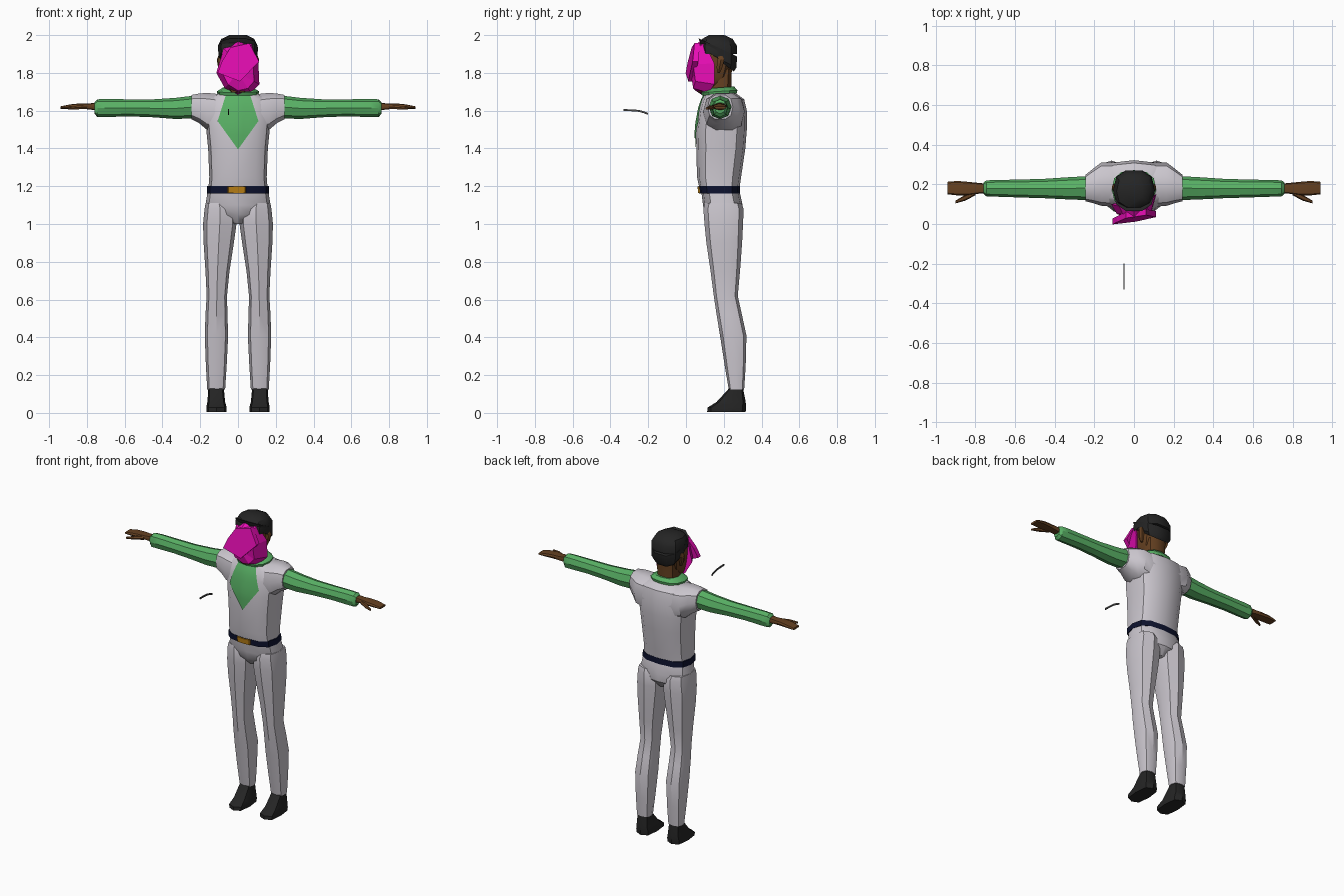
import bpy, bmesh, math
from mathutils import Vector
from mathutils.bvhtree import BVHTree


def material(name, rgb):
    m = bpy.data.materials.new(name)
    m.diffuse_color = (*rgb, 1)
    return m


WHITE = material("white cloth", (0.60, 0.57, 0.62))
GREEN = material("green cloth", (0.10, 0.44, 0.13))
PINK = material("magenta", (0.80, 0.004, 0.46))
SKIN = material("brown skin", (0.13, 0.052, 0.015))
BLACK = material("black", (0.018, 0.018, 0.018))
NAVY = material("navy", (0.004, 0.006, 0.028))
GOLD = material("gold", (0.50, 0.22, 0.008))
GREY = material("dark grey", (0.08, 0.08, 0.08))


def make(name, verts, faces, mat):
    me = bpy.data.meshes.new(name)
    me.from_pydata([tuple(v) for v in verts], [], faces)
    bm = bmesh.new()
    bm.from_mesh(me)
    bmesh.ops.recalc_face_normals(bm, faces=bm.faces)
    bm.to_mesh(me)
    bm.free()
    me.materials.append(mat)
    ob = bpy.data.objects.new(name, me)
    bpy.context.collection.objects.link(ob)
    return ob


def oval(n, p):
    """Unit rounded-box outline."""
    for i in range(n):
        a = 2 * math.pi * i / n
        c, s = math.cos(a), math.sin(a)
        yield math.copysign(abs(c) ** p, c), math.copysign(abs(s) ** p, s)


def loft(name, rows, mat, n=8, p=0.8, axis="z", side=1, tilt=0):
    """Skin through rings; each row is (position, u min, u max, v min, v max)."""
    verts, faces = [], []
    for w, u0, u1, v0, v1 in rows:
        for c, s in oval(n, p):
            u, v = (u0 + u1) / 2 + c * (u1 - u0) / 2, (v0 + v1) / 2 + s * (v1 - v0) / 2
            if axis == "z":
                verts.append((side * u, v, w + tilt * s))
            else:
                verts.append((side * w, u, v))
    for r in range(len(rows) - 1):
        for i in range(n):
            j = (i + 1) % n
            faces.append((r * n + i, r * n + j, (r + 1) * n + j, (r + 1) * n + i))
    faces += [tuple(range(n)), tuple(range((len(rows) - 1) * n, len(rows) * n))]
    return make(name, verts, faces, mat)


# Shirt body and hips
torso = loft("shirt_body", [
    (1.17, -.158, .158, .075, .280), (1.25, -.152, .152, .058, .292),
    (1.40, -.158, .158, .055, .314), (1.50, -.168, .168, .052, .322),
    (1.60, -.172, .172, .066, .322), (1.66, -.165, .165, .085, .308),
    (1.695, -.10, .10, .105, .26)], WHITE, n=12, p=.7)
loft("hips", [(1.18, -.160, .160, .080, .282), (1.10, -.172, .172, .09, .300),
              (1.05, -.13, .13, .10, .298), (1.00, -.03, .03, .14, .26)],
     WHITE, n=12, p=.75)

# Belt and buckle
loft("belt", [(1.162, -.165, .165, .070, .286), (1.20, -.163, .163, .067, .286)],
     NAVY, n=12, p=.7)
loft("buckle", [(1.164, -.055, .042, .064, .085), (1.198, -.055, .042, .061, .085)],
     GOLD, n=8, p=.3)

for side, tag in ((1, "left"), (-1, "right")):
    # Trouser leg
    loft("trouser_leg_" + tag, [
        (1.11, .03, .172, .10, .295), (1.08, .012, .177, .092, .305),
        (1.00, .008, .185, .098, .302), (0.90, .022, .182, .108, .297),
        (0.75, .045, .172, .130, .286), (0.62, .058, .166, .147, .274),
        (0.52, .056, .172, .162, .296), (0.41, .052, .176, .180, .320),
        (0.25, .060, .170, .205, .316), (0.125, .068, .163, .226, .308)],
        WHITE, n=8, p=.75, side=side)
    # Shoe
    loft("shoe_" + tag, [
        (0.005, .062, .166, .112, .316), (0.028, .060, .168, .114, .318),
        (0.058, .068, .162, .162, .316), (0.13, .075, .157, .228, .302)],
        BLACK, n=8, p=.6, side=side)
    # Shoulder, sleeve and cuff
    loft("shoulder_" + tag, [
        (.08, .085, .312, 1.47, 1.69), (.165, .092, .310, 1.495, 1.698),
        (.205, .105, .280, 1.53, 1.694), (.245, .115, .248, 1.552, 1.686)],
        WHITE, n=10, p=.8, axis="x", side=side)
    loft("sleeve_" + tag, [
        (.22, .12, .242, 1.56, 1.681), (.33, .124, .236, 1.556, 1.668),
        (.45, .130, .228, 1.565, 1.660), (.58, .134, .224, 1.570, 1.660),
        (.70, .138, .222, 1.566, 1.662), (.745, .140, .220, 1.566, 1.660),
        (.76, .152, .208, 1.585, 1.645)],
        GREEN, n=8, p=.9, axis="x", side=side)
    # Hand and thumb
    loft("hand_" + tag, [
        (.74, .157, .203, 1.600, 1.644), (.79, .152, .208, 1.607, 1.638),
        (.84, .144, .213, 1.610, 1.638), (.89, .144, .217, 1.610, 1.633),
        (.94, .150, .213, 1.609, 1.623)], SKIN, n=8, p=.6, axis="x", side=side)
    loft("thumb_" + tag, [
        (.80, .145, .175, 1.608, 1.632), (.85, .118, .148, 1.606, 1.628),
        (.90, .104, .118, 1.606, 1.618)], SKIN, n=6, axis="x", side=side)
    # Ear
    loft("ear_" + tag, [
        (1.80, .075, .093, .165, .180), (1.83, .080, .106, .160, .195),
        (1.87, .085, .112, .165, .205), (1.89, .085, .104, .170, .195)],
        SKIN, n=6, side=side)

# Neck, head and hair
loft("neck", [(1.66, -.075, .075, .115, .245), (1.73, -.066, .066, .118, .242),
              (1.82, -.070, .070, .13, .245)], SKIN, n=10)
loft("head", [(1.695, -.035, .035, .062, .12), (1.73, -.065, .065, .058, .18),
              (1.78, -.082, .082, .060, .225), (1.86, -.092, .092, .058, .25),
              (1.93, -.090, .090, .075, .255)], SKIN, n=10)
loft("hair", [(1.855, -.086, .086, .125, .256), (1.875, -.102, .102, .085, .270),
              (1.935, -.106, .106, .062, .275)], BLACK, n=10, tilt=-.05)
loft("hair_crown", [(1.90, -.104, .104, .068, .275), (1.945, -.106, .104, .064, .273),
                    (1.98, -.088, .085, .082, .250), (2.00, -.045, .045, .12, .205)],
     BLACK, n=10)

# Crumpled mask: faceted shell behind a tilted front panel
rim = [(-.075, 1.93), (0, 1.97), (.075, 1.955), (.108, 1.85), (.113, 1.74),
       (.07, 1.695), (0, 1.68), (-.07, 1.72), (-.115, 1.80)]
depth = [.09, .08, .10, .15, .15, .12, .09, .11, .10]
k = len(rim)
shell = [(x, d, z) for (x, z), d in zip(rim, depth)]
shell += [(x * .75, .05 - .012 * (i % 2), 1.825 + (z - 1.825) * .82)
          for i, (x, z) in enumerate(rim)]
shell += [(0, .025, 1.80)]
make("mask_shell", shell,
     [(i, (i + 1) % k, k + (i + 1) % k, k + i) for i in range(k)]
     + [(k + i, k + (i + 1) % k, 2 * k) for i in range(k)] + [tuple(range(k))], PINK)
panel = [(-.04, .03, 1.935), (.06, .045, 1.957), (.112, .035, 1.86),
         (.01, .012, 1.755), (-.108, -.002, 1.80), (-.085, .01, 1.86)]
make("mask_panel", panel + [(x, y + .03, z) for x, y, z in panel],
     [tuple(range(6)), tuple(range(6, 12))]
     + [(i, (i + 1) % 6, 6 + (i + 1) % 6, 6 + i) for i in range(6)], PINK)

# Collar: flared band that dips at the front
loft("collar", [(1.685, -.108, .108, .085, .268), (1.702, -.112, .112, .078, .272),
                (1.722, -.080, .080, .098, .255)], GREEN, n=12, p=.8, tilt=.006)

# Green chest diamond, laid on the shirt front
me = torso.data
bvh = BVHTree.FromPolygons([v.co for v in me.vertices], [p.vertices[:] for p in me.polygons])
bm = bmesh.new()
outline = [(0, 1.395), (.108, 1.545), (.062, 1.69), (-.062, 1.69), (-.108, 1.545)]
hub = bm.verts.new((0, 0, 1.55))
edge = [bm.verts.new((x, 0, z)) for x, z in outline]
for i in range(5):
    bm.faces.new((hub, edge[i], edge[(i + 1) % 5]))
bmesh.ops.subdivide_edges(bm, edges=bm.edges, cuts=3, use_grid_fill=True)
bm.verts.index_update()
pts = []
for v in bm.verts:
    hit = bvh.ray_cast(Vector((v.co.x, -1, v.co.z)), Vector((0, 1, 0)))[0]
    pts.append((v.co.x, (hit.y if hit else .10) - .007, v.co.z))
make("chest_diamond", pts, [tuple(v.index for v in f.verts) for f in bm.faces], GREEN)
bm.free()

# Small bent stick floating in front
path = [(-.33, 1.603), (-.29, 1.602), (-.25, 1.599), (-.225, 1.592), (-.20, 1.583)]
sv = [(-.05 + dx, y, z + dz) for y, z in path
      for dx, dz in ((-.003, -.005), (.003, -.005), (.003, .005), (-.003, .005))]
sf = [(r * 4 + i, r * 4 + (i + 1) % 4, r * 4 + 4 + (i + 1) % 4, r * 4 + 4 + i)
      for r in range(4) for i in range(4)]
make("floating_stick", sv, sf + [(0, 1, 2, 3), (16, 17, 18, 19)], GREY)

# Smooth cloth, keep sharp creases
for ob in bpy.context.scene.objects:
    ob.select_set(not ob.name.startswith("mask"))
bpy.context.view_layer.objects.active = torso
bpy.ops.object.shade_smooth_by_angle(angle=math.radians(35))
